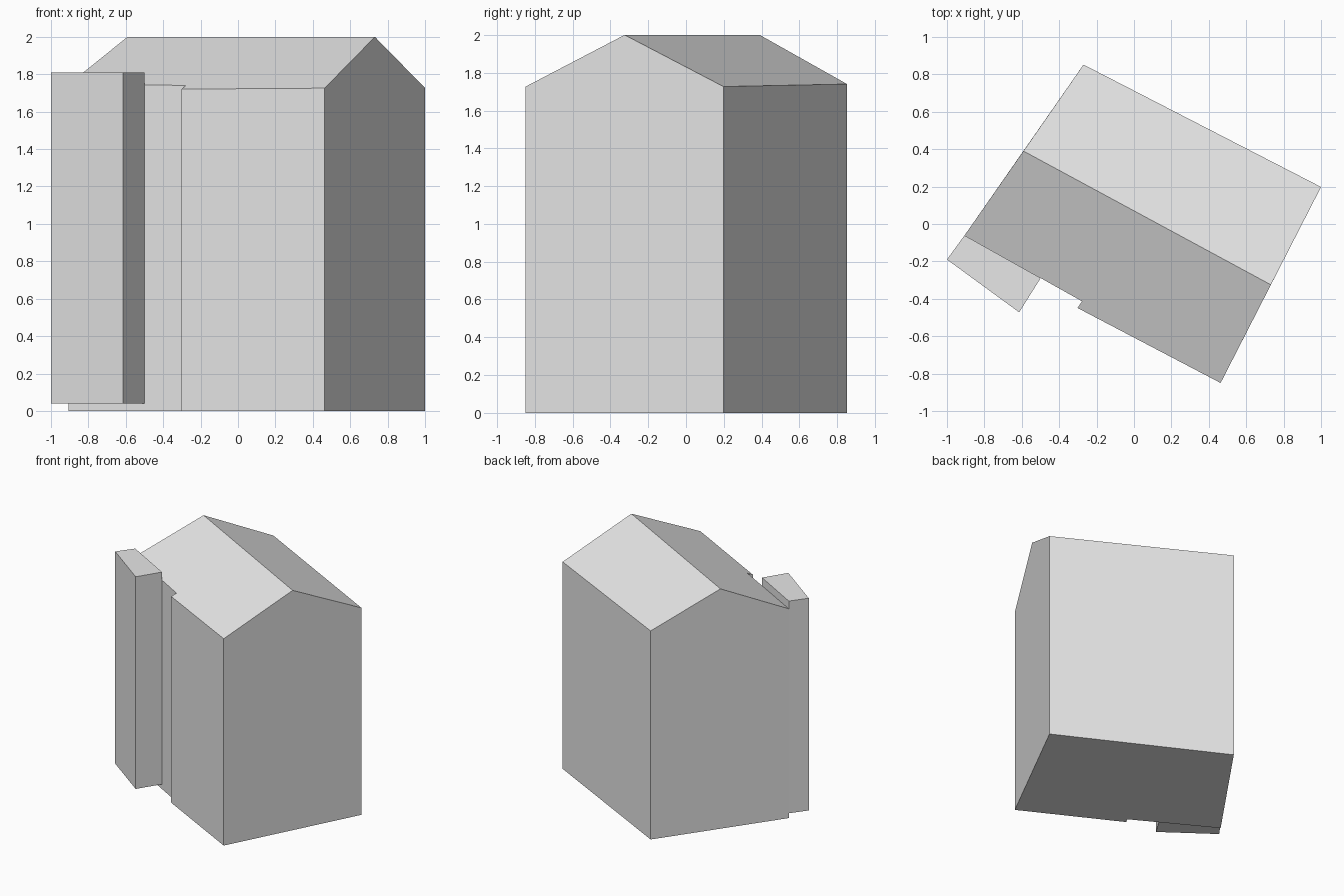
import bpy
import bmesh
from mathutils import Vector

cube = bpy.data.objects.get("Cube")
if cube:
    bpy.data.objects.remove(cube, do_unlink=True)

# One plain colour
grey = bpy.data.materials.new("plain_grey")
grey.use_nodes = True
colour = (0.8, 0.8, 0.8, 1)
grey.diffuse_color = colour
grey.node_tree.nodes["Principled BSDF"].inputs["Base Color"].default_value = colour


def finish(bm, name):
    bmesh.ops.recalc_face_normals(bm, faces=bm.faces[:])
    mesh = bpy.data.meshes.new(name)
    bm.to_mesh(mesh)
    bm.free()
    mesh.materials.append(grey)
    obj = bpy.data.objects.new(name, mesh)
    bpy.context.collection.objects.link(obj)
    return obj


def add_prism(bm, plan, bottom, top_height):
    """Raise a plan outline to top_height(point); return the top corners."""
    low = [bm.verts.new((x, y, bottom)) for x, y in plan]
    high = [bm.verts.new((x, y, top_height(Vector((x, y))))) for x, y in plan]
    bm.faces.new(low)
    return low, high


# House body: stepped plan under a gable roof
ridge_left, ridge_right = Vector((-0.591, 0.39)), Vector((0.732, -0.325))
across = (ridge_right - ridge_left).orthogonal().normalized()
ROOF_TOP, PITCH = 2.0, 0.465


def roof_height(point):
    return ROOF_TOP - PITCH * abs((point - ridge_left).dot(across))


# Back left, back right, front right, step, front left
plan = [(-0.27, 0.852), (1.0, 0.198), (0.463, -0.85),
        (-0.302, -0.449), (-0.278, -0.413), (-0.906, -0.061)]
bm = bmesh.new()
low, high = add_prism(bm, plan, 0, roof_height)
left_peak = bm.verts.new((*ridge_left, ROOF_TOP))
right_peak = bm.verts.new((*ridge_right, ROOF_TOP))
gable_peaks = {1: [right_peak], 5: [left_peak]}
for i in range(len(plan)):
    j = (i + 1) % len(plan)
    bm.faces.new([low[i], low[j], high[j]] + gable_peaks.get(i, []) + [high[i]])
bm.faces.new([high[0], high[1], right_peak, left_peak])
bm.faces.new(high[2:] + [left_peak, right_peak])
finish(bm, "house_body")

# Tall side block standing against the front wall
bm = bmesh.new()
plan = [(-1.0, -0.19), (-0.614, -0.472), (-0.499, -0.289), (-0.906, -0.061)]
low, high = add_prism(bm, plan, 0.04, lambda point: 1.81)
for i in range(len(plan)):
    j = (i + 1) % len(plan)
    bm.faces.new([low[i], low[j], high[j], high[i]])
bm.faces.new(high)
finish(bm, "side_block")
